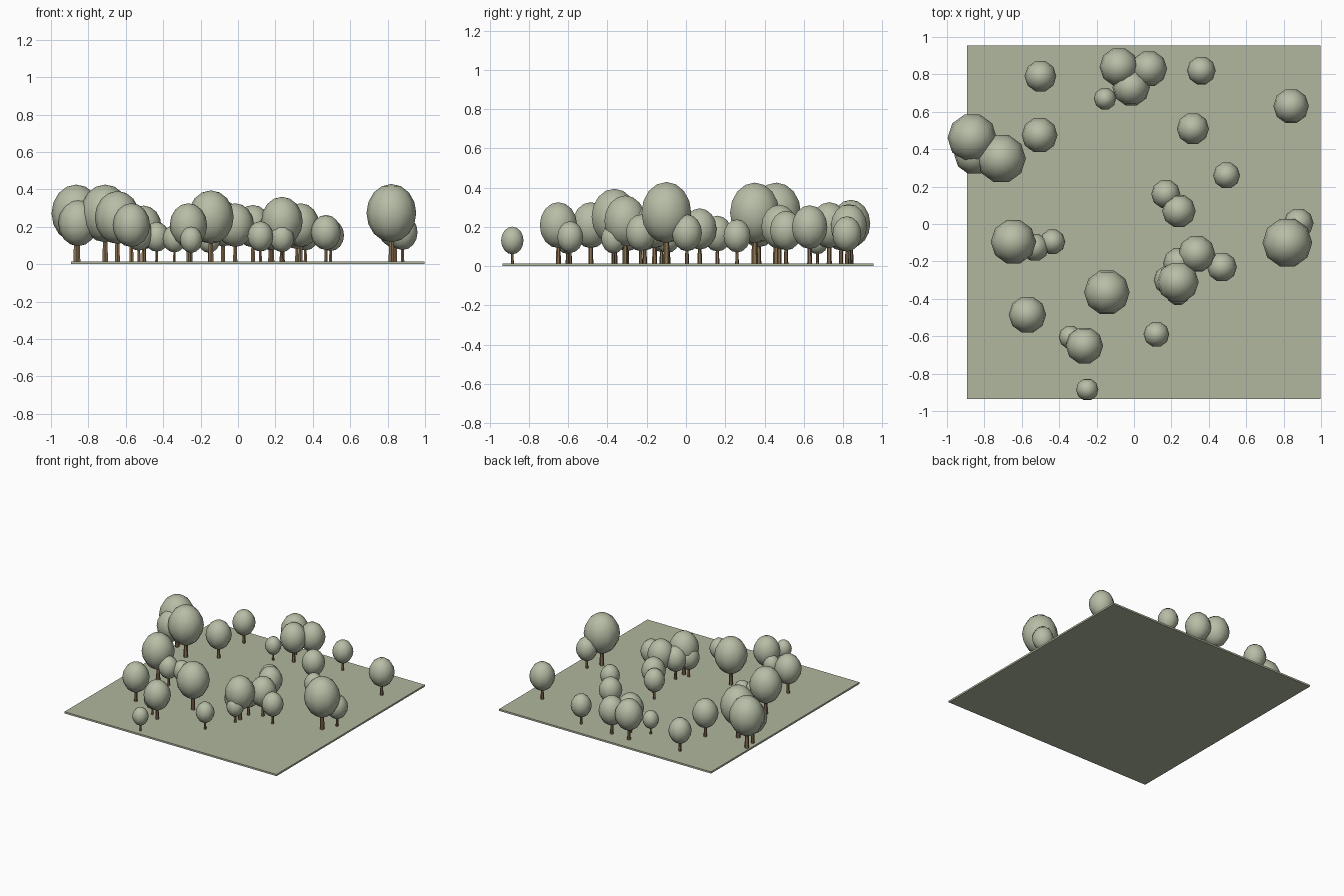
import bpy, bmesh, math
from mathutils import Matrix

if "Cube" in bpy.data.objects:
    bpy.data.objects.remove(bpy.data.objects["Cube"])


def material(name, rgb):
    m = bpy.data.materials.new(name)
    m.diffuse_color = (*rgb, 1)
    m.use_nodes = True
    m.node_tree.nodes["Principled BSDF"].inputs["Base Color"].default_value = m.diffuse_color
    return m


GRASS = material("grass", (0.44, 0.475, 0.345))
LEAF = material("leaf", (0.47, 0.51, 0.38))
BARK = material("bark", (0.25, 0.165, 0.085))
GROUND_Z = 0.014


def make_mesh(name, bm, mat, smooth):
    me = bpy.data.meshes.new(name)
    for f in bm.faces:
        f.smooth = smooth
    bm.to_mesh(me)
    bm.free()
    me.materials.append(mat)
    return me


def place(name, me, loc=(0, 0, 0), size=1.0):
    ob = bpy.data.objects.new(name, me)
    ob.location = loc
    ob.scale = (size, size, size)
    bpy.context.collection.objects.link(ob)
    return ob


# Ground plate
bm = bmesh.new()
bmesh.ops.create_cube(bm, size=1, matrix=Matrix.Translation((0.053, 0.01, GROUND_Z / 2))
                      @ Matrix.Diagonal((1.89, 1.89, GROUND_Z, 1)))
place("ground", make_mesh("ground", bm, GRASS, False))

# Shared canopy: ten-sided low-poly sphere, stretched upwards (unit radius)
bm = bmesh.new()
bmesh.ops.create_uvsphere(bm, u_segments=10, v_segments=8, radius=1,
                          matrix=Matrix.Translation((0, 0, 1.95))
                          @ Matrix.Diagonal((1, 1, 1.17, 1))
                          @ Matrix.Rotation(math.pi / 2, 4, 'Z'))
canopy = make_mesh("canopy", bm, LEAF, True)

# Shared trunk: tapered cylinder reaching into the canopy
bm = bmesh.new()
bmesh.ops.create_cone(bm, cap_ends=True, segments=6, radius1=0.13, radius2=0.095,
                      depth=1.2, matrix=Matrix.Translation((0, 0, 0.6)))
trunk = make_mesh("trunk", bm, BARK, False)

# Trees: x, y, canopy radius
TREES = [
    (-0.50, 0.79, .085), (-0.08, 0.84, .104), (0.08, 0.83, .097), (-0.015, 0.73, .10),
    (-0.155, 0.67, .06), (0.36, 0.82, .077), (0.84, 0.63, .095), (0.315, 0.51, .086),
    (0.495, 0.26, .072), (-0.505, 0.475, .096), (-0.865, 0.46, .132), (-0.71, 0.35, .132),
    (-0.855, 0.37, .106), (0.17, 0.16, .078), (0.24, 0.07, .09), (0.88, 0.005, .08),
    (0.82, -0.10, .133), (-0.645, -0.095, .121), (-0.53, -0.125, .075), (-0.435, -0.095, .068),
    (0.335, -0.16, .10), (0.47, -0.23, .08), (0.24, -0.21, .085), (0.185, -0.30, .08),
    (0.235, -0.31, .111), (0.235, -0.37, .065), (-0.145, -0.365, .122), (-0.57, -0.485, .1),
    (-0.34, -0.605, .063), (-0.265, -0.65, .1), (0.12, -0.59, .069), (-0.25, -0.885, .06),
]
for i, (x, y, r) in enumerate(TREES):
    place(f"trunk_{i + 1}", trunk, (x, y, GROUND_Z), r)
    place(f"canopy_{i + 1}", canopy, (x, y, GROUND_Z), r)
